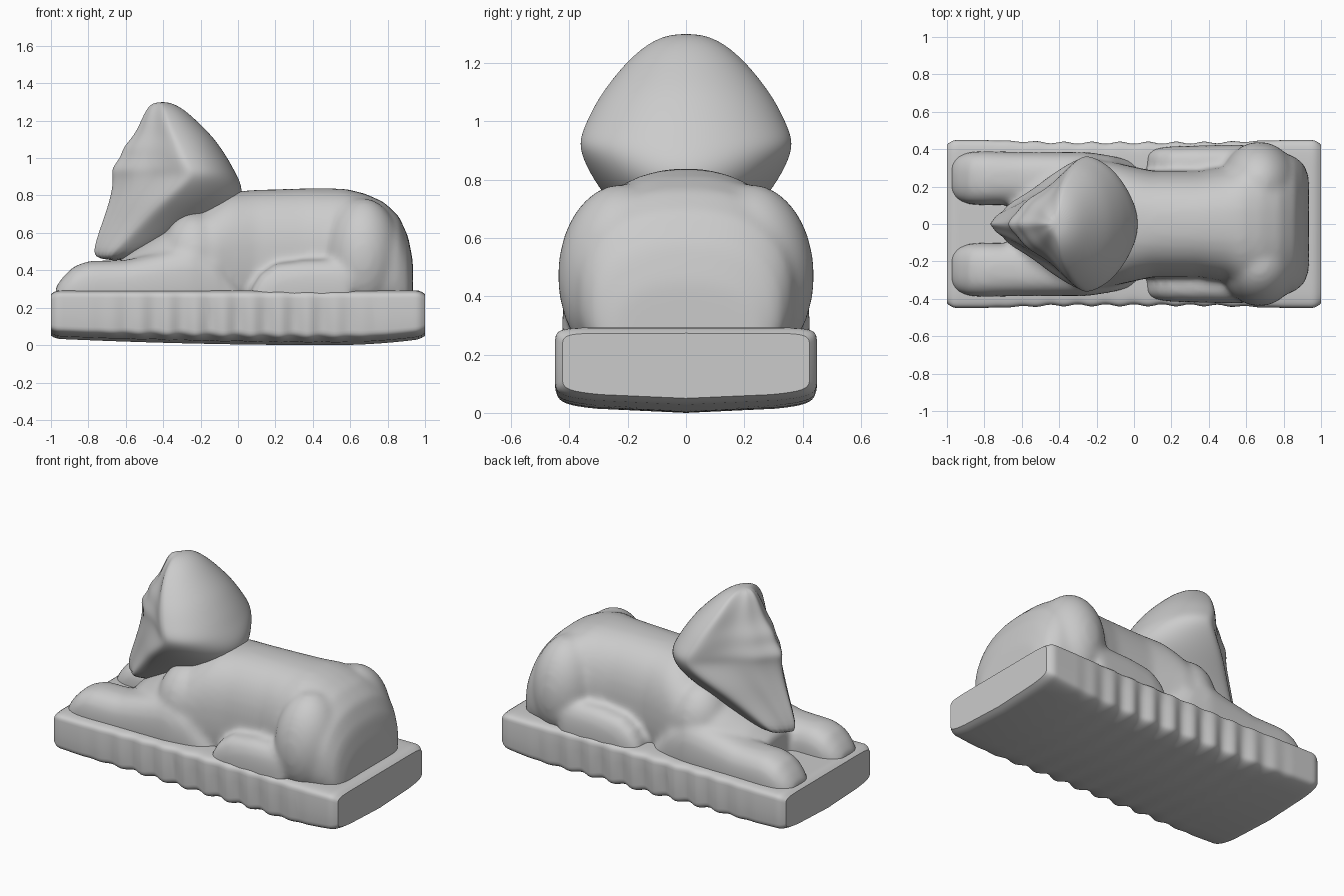
import bpy, bmesh, math
from mathutils import Matrix

if "Cube" in bpy.data.objects:
    bpy.data.objects.remove(bpy.data.objects["Cube"])


def loft(bm, rings):
    """Skin a list of closed point rings and cap both ends."""
    vs = [[bm.verts.new(p) for p in r] for r in rings]
    n = len(vs[0])
    for a, b in zip(vs, vs[1:]):
        for i in range(n):
            j = (i + 1) % n
            bm.faces.new((a[i], a[j], b[j], b[i]))
    bm.faces.new(vs[0])
    bm.faces.new(vs[-1])


def section(x, y, hw, zb, zt, power=2.4, n=40):
    """Superellipse cross-section across the x axis."""
    pts = []
    for i in range(n):
        a = 2 * math.pi * i / n
        c, s = math.cos(a), math.sin(a)
        pts.append((x, y + hw * math.copysign(abs(c) ** (2 / power), c),
                    (zb + zt) / 2 + (zt - zb) / 2 * math.copysign(abs(s) ** (2 / power), s)))
    return pts


def ellipsoid(bm, centre, radii):
    bmesh.ops.create_uvsphere(bm, u_segments=32, v_segments=20, radius=1,
                              matrix=Matrix.Translation(centre) @ Matrix.Diagonal((*radii, 1)))


def finish(name, bm, angle=40):
    bmesh.ops.recalc_face_normals(bm, faces=bm.faces)
    me = bpy.data.meshes.new(name)
    bm.to_mesh(me)
    bm.free()
    ob = bpy.data.objects.new(name, me)
    bpy.context.collection.objects.link(ob)
    bpy.ops.object.select_all(action='DESELECT')
    ob.select_set(True)
    bpy.context.view_layer.objects.active = ob
    if angle:
        bpy.ops.object.shade_smooth_by_angle(angle=math.radians(angle))
    else:
        bpy.ops.object.shade_smooth()
    return ob


# Plinth: worn slab with rippled long sides and a bowed underside
bm = bmesh.new()
rings = []
steps = 120
for i in range(steps + 1):
    x = -1 + 2 * i / steps
    end = max(0, (abs(x) - 0.95) / 0.05)
    fade = max(0, min(1, (x + 0.8) / 0.4, (0.8 - x) / 0.4))
    wave = fade * (1 - math.cos(2 * math.pi * x / 0.15 + math.pi))
    hw = 0.449 - 0.008 * fade - 0.025 * end ** 2
    low = 0.035 * min(1, ((x - 0.5) / 1.5) ** 2 if x < 0.5 else ((x - 0.5) / 0.5) ** 2)
    ring = section(x, 0, hw, low + 0.015 * end ** 2, 0.293 - 0.02 * end ** 2, 11, 48)
    row = []
    for px, y, z in ring:
        side = min(1, abs(y) / 0.45) ** 2
        depth = 0.011 if z < 0.24 else 0.006
        row.append((px, y * (1 - depth * wave * side / 0.45),
                    z + (0.03 * side + 0.006 * wave * side if z < 0.15 else 0)))
    rings.append(row)
loft(bm, rings)
finish("plinth", bm)

# Reclining body: torso, shoulders, haunches and legs fused together
bm = bmesh.new()
torso = [(-0.66, .20, .43), (-0.56, .27, .51), (-0.42, .32, .60), (-0.25, .345, .70),
         (-0.12, .335, .78), (-0.04, .315, .82), (0.1, .285, .83), (0.35, .285, .838),
         (0.5, .31, .838), (0.58, .36, .835), (0.68, .39, .81), (0.78, .39, .765),
         (0.86, .36, .69), (0.91, .32, .58), (0.935, .25, .45)]
loft(bm, [section(x, 0, hw, 0.1, zt) for x, hw, zt in torso])
fore_leg = [(-0.975, .09, .31), (-0.94, .12, .36), (-0.88, .14, .42), (-0.8, .145, .45),
            (-0.6, .14, .455), (-0.4, .14, .50), (-0.25, .14, .54), (-0.12, .12, .48),
            (-0.04, .10, .37), (0.02, .08, .29)]
hind_foot = [(0.07, .06, .30), (0.12, .08, .38), (0.2, .09, .435), (0.35, .095, .455), (0.6, .10, .46)]
for s in (-1, 1):
    loft(bm, [section(x, s * 0.245, hw, 0.15, zt, 2.6) for x, hw, zt in fore_leg])
    loft(bm, [section(x, s * 0.325, hw, 0.15, zt, 2.6) for x, hw, zt in hind_foot])
    ellipsoid(bm, (0.67, s * 0.22, 0.47), (0.205, 0.22, 0.315))
    ellipsoid(bm, (-0.23, s * 0.16, 0.48), (0.18, 0.19, 0.23))
body = finish("body", bm, 0)
m = body.modifiers.new("fuse", 'REMESH')
m.mode = 'VOXEL'
m.voxel_size = 0.018
m.use_smooth_shade = True
m = body.modifiers.new("soften", 'SMOOTH')
m.factor = 0.5
m.iterations = 12

# Head in its draped cloth: z, front x, corner x, half width, back x
bm = bmesh.new()
head = [(1.30, -.45, -.41, .05, -.37), (1.27, -.49, -.40, .13, -.30),
        (1.20, -.525, -.39, .21, -.22), (1.12, -.565, -.36, .275, -.14),
        (1.06, -.63, -.335, .315, -.095), (1.00, -.645, -.315, .345, -.055),
        (.945, -.70, -.285, .368, -.025), (.90, -.69, -.28, .368, 0),
        (.84, -.69, -.335, .345, .025), (.76, -.705, -.42, .295, .02),
        (.66, -.735, -.515, .215, -.10), (.55, -.77, -.62, .145, -.30),
        (.45, -.785, -.71, .09, -.55)]
face = [(1, 0), (.72, .25), (.5, .46), (.36, .72), (.15, .84), (0, 1)]
rings = []
for z, xf, xw, w, xb in head:
    half = [(xw + t * (xf - xw), w * f) for f, t in reversed(face)]
    half += [(xw + (xb - xw) * math.sin(a), w * math.cos(a))
             for a in (k * math.pi / 16 for k in range(1, 9))]
    half[-1] = (xb, 0)
    rings.append([(x, y, z) for x, y in half] + [(x, -y, z) for x, y in half[-2:0:-1]])
loft(bm, rings)
cloth = finish("head_and_headcloth", bm, 0)
m = cloth.modifiers.new("round", 'SUBSURF')
m.levels = m.render_levels = 2
